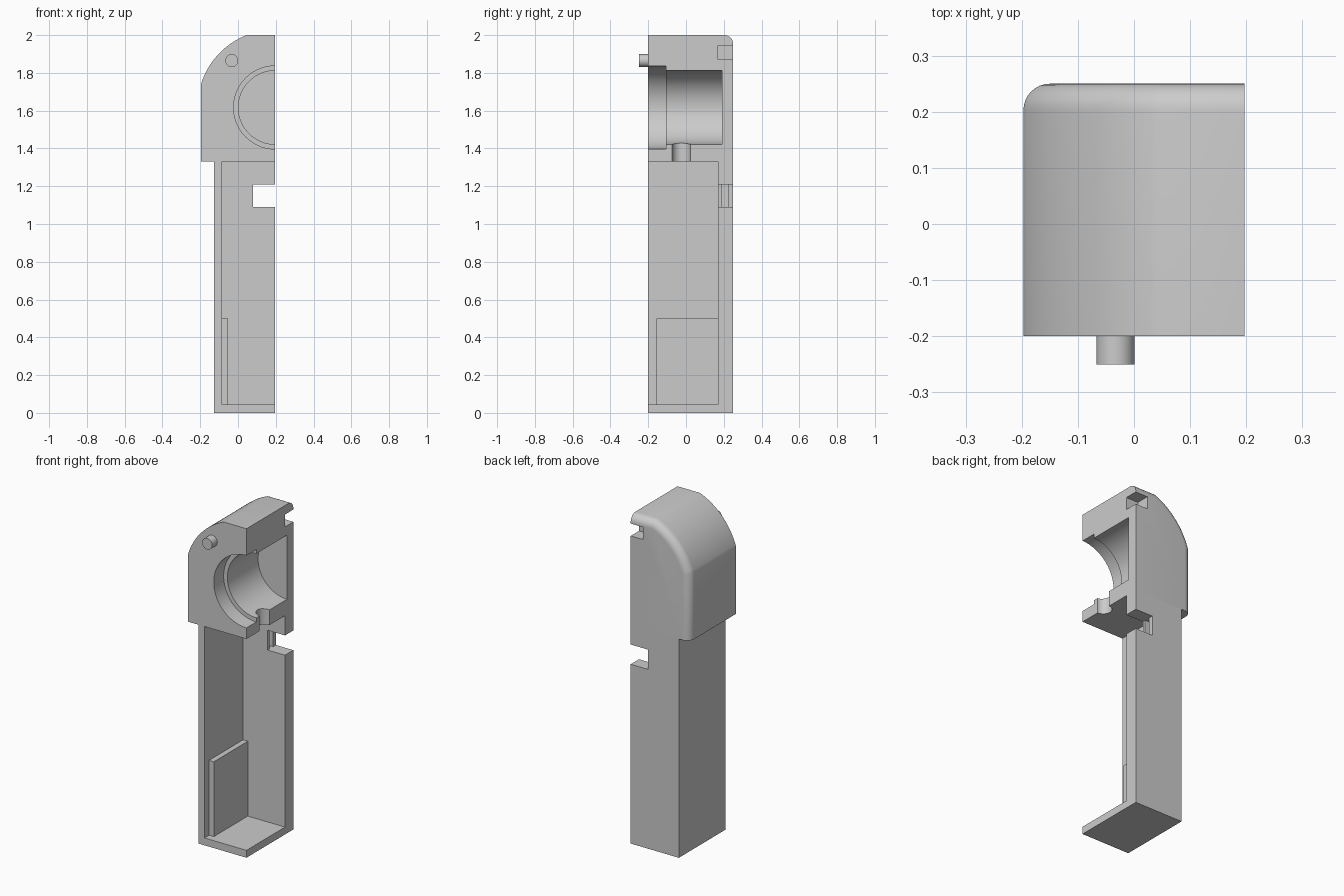
import bpy, bmesh, math
from mathutils import Matrix, Vector

if "Cube" in bpy.data.objects:
    bpy.data.objects.remove(bpy.data.objects["Cube"], do_unlink=True)

grey = bpy.data.materials.new("plain grey")
grey.use_nodes = True
grey.diffuse_color = (0.6, 0.6, 0.6, 1)
grey.node_tree.nodes["Principled BSDF"].inputs["Base Color"].default_value = (0.6, 0.6, 0.6, 1)

SPLIT = 0.197              # flat split face on the +x side
FRONT, BACK = -0.2, 0.25
NECK = 1.33                # underside of the head
BORE_Z, DOME_R = 1.617, 0.412
TOP, ROUND = 2.0, 0.047


def finish(name, bm):
    bmesh.ops.recalc_face_normals(bm, faces=bm.faces)
    mesh = bpy.data.meshes.new(name)
    bm.to_mesh(mesh)
    bm.free()
    mesh.materials.append(grey)
    obj = bpy.data.objects.new(name, mesh)
    bpy.context.collection.objects.link(obj)
    return obj


def box(name, low, high):
    bm = bmesh.new()
    bmesh.ops.create_cube(bm, size=1)
    low, high = Vector(low), Vector(high)
    bmesh.ops.scale(bm, vec=high - low, verts=bm.verts)
    bmesh.ops.translate(bm, vec=(low + high) / 2, verts=bm.verts)
    return finish(name, bm)


def cylinder(name, start, end, radius, sides=64):
    start, end = Vector(start), Vector(end)
    axis = end - start
    turn = Vector((0, 0, 1)).rotation_difference(axis).to_matrix().to_4x4()
    bm = bmesh.new()
    bmesh.ops.create_cone(bm, cap_ends=True, segments=sides, radius1=radius, radius2=radius,
                          depth=axis.length, matrix=Matrix.Translation((start + end) / 2) @ turn)
    return finish(name, bm)


def activate(obj):
    bpy.ops.object.select_all(action='DESELECT')
    obj.select_set(True)
    bpy.context.view_layer.objects.active = obj


def cut(obj, *cutters):
    activate(obj)
    for cutter in cutters:
        mod = obj.modifiers.new("cut", 'BOOLEAN')
        mod.operation, mod.solver, mod.object = 'DIFFERENCE', 'EXACT', cutter
        bpy.ops.object.modifier_apply(modifier=mod.name)
        bpy.data.objects.remove(cutter, do_unlink=True)


def smooth(obj):
    activate(obj)
    bpy.ops.object.shade_smooth_by_angle(angle=math.radians(30))


def head_outline(inset, steps=24):
    """Domed half outline, drawn in by the inset except at the split and underside."""
    left, top, r = -SPLIT + inset, TOP - inset, DOME_R - inset
    a0 = math.acos((left - SPLIT) / r)
    a1 = math.pi - math.asin((top - BORE_Z) / r)
    points = [(left, NECK)]
    for i in range(steps + 1):
        a = a0 + (a1 - a0) * i / steps
        points.append((SPLIT + r * math.cos(a), BORE_Z + r * math.sin(a)))
    return points + [(SPLIT, top), (SPLIT, NECK)]


# Head: domed block whose back rim is rounded over
layers = [(FRONT, 0)]
for i in range(9):
    a = math.pi / 2 * i / 8
    layers.append((BACK - ROUND * (1 - math.sin(a)), ROUND * (1 - math.cos(a))))
bm = bmesh.new()
rings = [[bm.verts.new((x, y, z)) for x, z in head_outline(d)] for y, d in layers]
for a, b in zip(rings, rings[1:]):
    for i in range(len(a)):
        j = (i + 1) % len(a)
        bm.faces.new((a[i], a[j], b[j], b[i]))
bm.faces.new(rings[0])
bm.faces.new(rings[-1])
head = finish("head", bm)

# Stepped bore, drain hole and rear clip notch
cut(head,
    cylinder("bore", (SPLIT, -0.15, BORE_Z), (SPLIT, 0.19, BORE_Z), 0.195, 96),
    cylinder("bore_step", (SPLIT, -0.3, BORE_Z), (SPLIT, -0.105, BORE_Z), 0.22, 96),
    cylinder("drain", (SPLIT, -0.025, 1.25), (SPLIT, -0.025, 1.55), 0.048, 48),
    box("clip_notch", (0.115, 0.17, 1.87), (0.3, 0.3, 1.945)))
smooth(head)

# Locating peg on the front of the head
peg = cylinder("locating_peg", (-0.033, -0.25, 1.865), (-0.033, FRONT, 1.865), 0.034, 48)
smooth(peg)

# Handle: hollow half shell with a notch and an undercut pocket in its back wall
handle = box("handle", (-0.127, FRONT, 0), (SPLIT, BACK, NECK))
cut(handle,
    box("channel", (-0.085, -0.4, 0.045), (0.4, 0.17, 1.5)),
    box("wall_notch", (0.08, 0.1, 1.09), (0.3, 0.3, 1.21)),
    box("notch_pocket", (0.04, 0.19, 1.09), (0.12, 0.222, 1.21)))

# Thickening pad inside the side wall
box("inner_pad", (-0.085, -0.157, 0.045), (-0.053, 0.17, 0.5))
